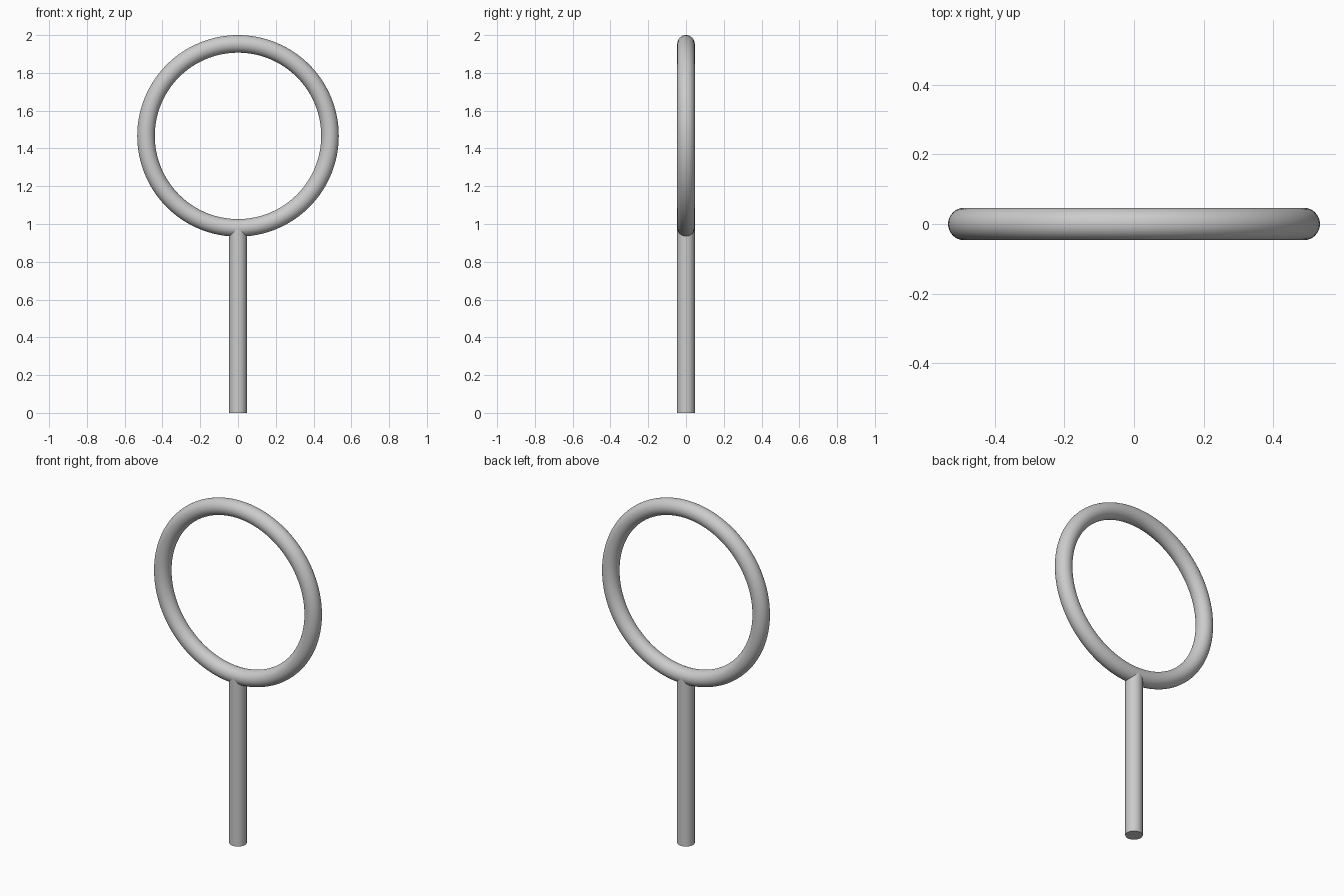
import bpy
from math import pi

if "Cube" in bpy.data.objects:
    bpy.data.objects.remove(bpy.data.objects["Cube"])

TUBE = 0.0465            # shared tube radius
RING = 0.487             # ring centreline radius
RING_Z = 2.0 - RING - TUBE

# Upright ring
bpy.ops.mesh.primitive_torus_add(
    major_segments=128, minor_segments=32, major_radius=RING, minor_radius=TUBE,
    location=(0, 0, RING_Z), rotation=(pi / 2, 0, 0))
ring = bpy.context.object
ring.name = "ring"
bpy.ops.object.shade_smooth()

# Straight stem, ending inside the ring's tube
stem_top = RING_Z - RING
bpy.ops.mesh.primitive_cylinder_add(
    vertices=48, radius=TUBE, depth=stem_top, location=(0, 0, stem_top / 2))
stem = bpy.context.object
stem.name = "stem"
bpy.ops.object.shade_smooth_by_angle()
